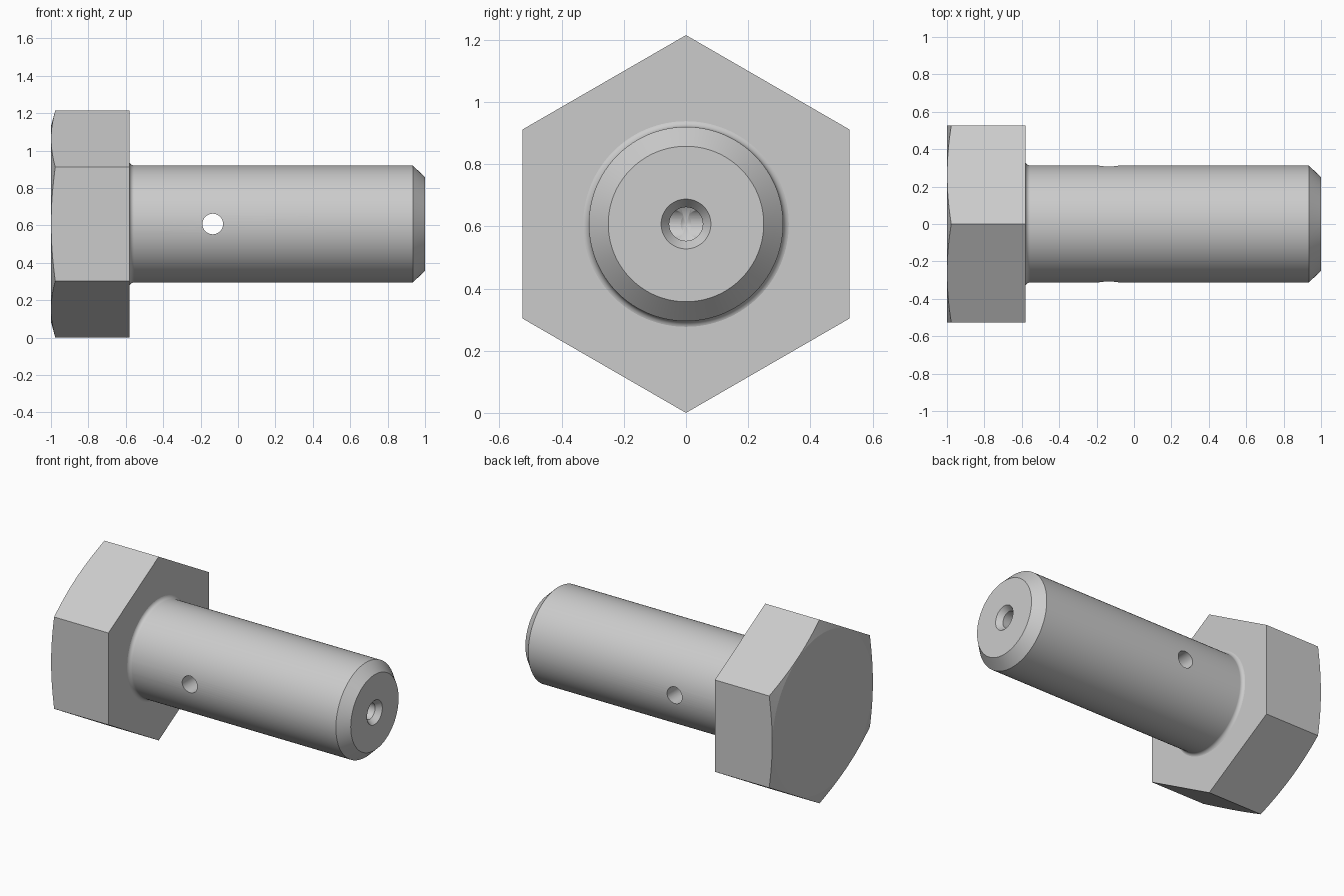
import bpy, bmesh
from math import pi, sin, cos, radians
from mathutils import Matrix

if "Cube" in bpy.data.objects:
    bpy.data.objects.remove(bpy.data.objects["Cube"], do_unlink=True)

CORNER = 0.6075      # hex head centre to corner
SHANK = 0.3125       # shank radius
BORE = 0.054         # oil passage radius
HEAD_END = -0.58     # underside of the head
HOLE_X = -0.135      # cross hole position

steel = bpy.data.materials.new("light grey steel")
steel.use_nodes = True
steel.diffuse_color = (0.6, 0.6, 0.6, 1)
steel.node_tree.nodes["Principled BSDF"].inputs["Base Color"].default_value = (0.6, 0.6, 0.6, 1)


def lathe(name, profile, steps):
    """Revolve (x, radius) points around the bolt axis."""
    bm = bmesh.new()
    verts = [bm.verts.new((x, 0, r)) for x, r in profile]
    edges = [bm.edges.new(pair) for pair in zip(verts, verts[1:])]
    bmesh.ops.spin(bm, geom=verts + edges, cent=(0, 0, 0), axis=(1, 0, 0),
                   angle=2 * pi, steps=steps)
    bmesh.ops.remove_doubles(bm, verts=bm.verts, dist=1e-5)
    bmesh.ops.recalc_face_normals(bm, faces=bm.faces)
    bmesh.ops.translate(bm, verts=bm.verts, vec=(0, 0, CORNER))
    return finish(name, bm)


def finish(name, bm):
    mesh = bpy.data.meshes.new(name)
    bm.to_mesh(mesh)
    bm.free()
    mesh.materials.append(steel)
    obj = bpy.data.objects.new(name, mesh)
    bpy.context.collection.objects.link(obj)
    return obj


def select(obj):
    bpy.ops.object.select_all(action='DESELECT')
    obj.select_set(True)
    bpy.context.view_layer.objects.active = obj


def combine(target, other, operation):
    """Apply a boolean and discard the second object."""
    mod = target.modifiers.new(operation.lower(), 'BOOLEAN')
    mod.operation, mod.object, mod.solver = operation, other, 'EXACT'
    select(target)
    bpy.ops.object.modifier_apply(modifier=mod.name)
    bpy.data.objects.remove(other, do_unlink=True)


# Hex head, its outer end rounded off by a shallow cone
bolt = lathe("hex_bolt", [(-1.1, 0), (-1.1, CORNER), (HEAD_END, CORNER), (HEAD_END, 0)], 6)
cone = lathe("head_chamfer", [(-1, 0), (-1, 0.523), (-0.9, 0.89), (-0.3, 0.89), (-0.3, 0)], 128)
combine(bolt, cone, 'INTERSECT')

# Shank with a fillet under the head and a chamfered tip
fillet = 0.025
start = HEAD_END - 0.001
curve = []
for i in range(13):
    a = pi / 2 * i / 12
    curve.append((start + fillet * (1 - cos(a)), SHANK + fillet * (1 - sin(a))))
profile = [(-0.7, 0), (-0.7, SHANK + fillet)] + curve
profile += [(0.935, SHANK), (1, 0.25), (1, 0)]
combine(bolt, lathe("shank", profile, 128), 'UNION')

# Cross hole through the shank
bm = bmesh.new()
bmesh.ops.create_cone(bm, cap_ends=True, segments=64, radius1=0.055, radius2=0.055, depth=1,
                      matrix=Matrix.Translation((HOLE_X, 0, CORNER)) @ Matrix.Rotation(pi / 2, 4, 'X'))
combine(bolt, finish("cross_hole", bm), 'DIFFERENCE')

# Countersunk centre bore with a drill point, meeting the cross hole
bore = [(HOLE_X - 0.065, 0), (HOLE_X - 0.033, BORE), (0.965, BORE), (1, 0.08), (1.05, 0.117), (1.05, 0)]
combine(bolt, lathe("centre_bore", bore, 64), 'DIFFERENCE')

# Smooth round surfaces, crisp edges
select(bolt)
bpy.ops.object.shade_smooth_by_angle(angle=radians(12))
weighted = bolt.modifiers.new("weighted_normals", 'WEIGHTED_NORMAL')
weighted.keep_sharp = True
